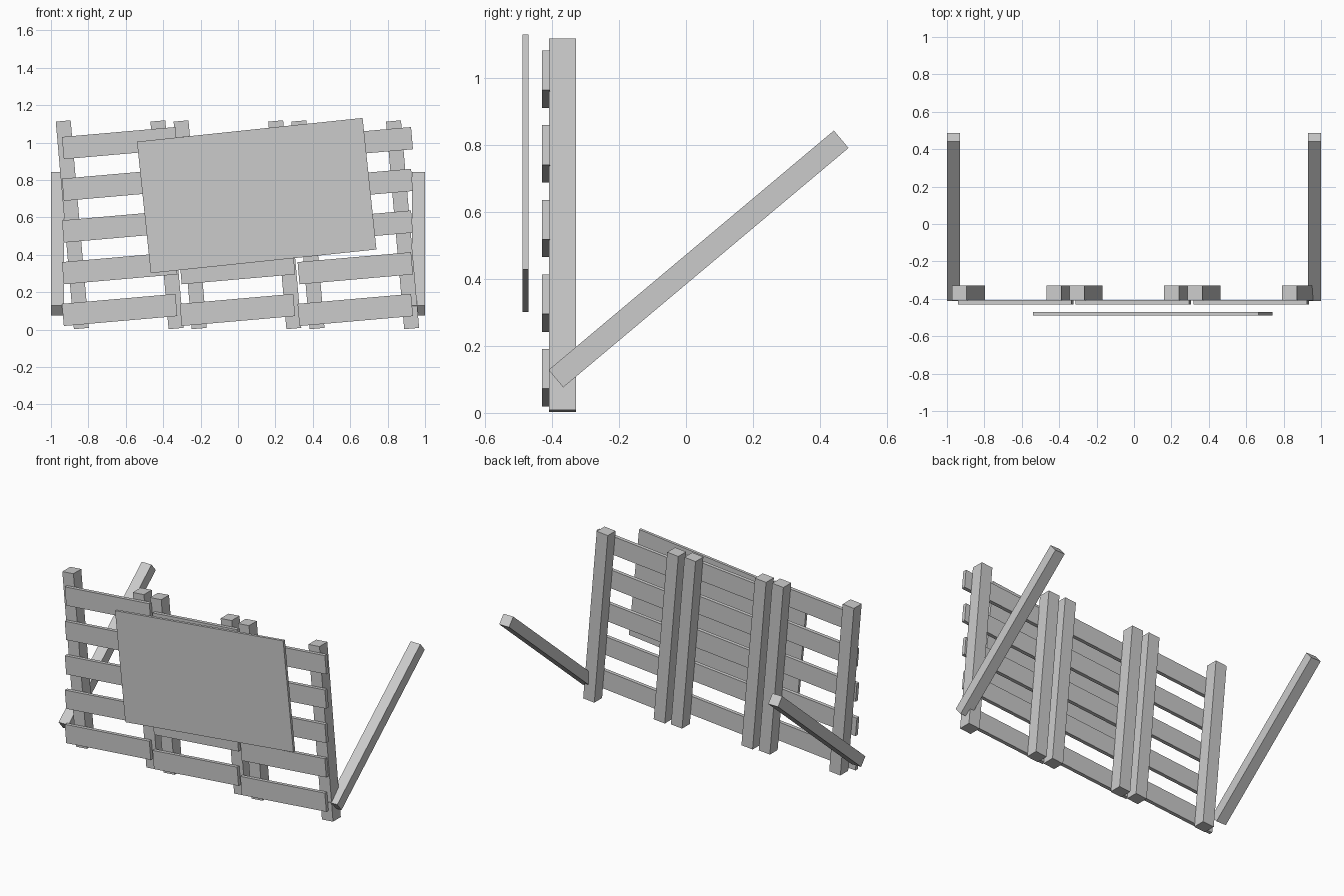
import bpy
from math import radians

cube = bpy.data.objects.get("Cube")
if cube:
    bpy.data.objects.remove(cube, do_unlink=True)

GREY = (0.6, 0.6, 0.6, 1)
grey = bpy.data.materials.new("plain grey")
grey.use_nodes = True
grey.diffuse_color = GREY
grey.node_tree.nodes["Principled BSDF"].inputs["Base Color"].default_value = GREY


def box(name, size, centre, tilt=(0, 0, 0)):
    """Flat-shaded box, tilted about its own centre (degrees)."""
    bpy.ops.mesh.primitive_cube_add(size=1, location=centre,
                                    rotation=[radians(a) for a in tilt])
    obj = bpy.context.object
    obj.name = name
    obj.scale = size
    bpy.ops.object.transform_apply(location=False, rotation=False, scale=True)
    obj.data.materials.append(grey)
    return obj


LEAN = (0, -5, 0)

# Three fence panels, each with two posts and five slats
for i, label in enumerate(("right", "middle", "left")):
    x = -0.003 + (i - 1) * 0.63
    for side in (-1, 1):
        box(f"{label}_panel_post", (0.08, 0.08, 1.114),
            (x + side * 0.253, -0.369, 0.5605), LEAN)
    for row in range(5):
        box(f"{label}_panel_slat", (0.609, 0.024, 0.119),
            (x, -0.419, 0.105 + row * 0.223), LEAN)

# Board hung in front of the panels
box("front_board", (1.213, 0.018, 0.707), (0.1, -0.48, 0.7165), (0, -6, 0))

# Sloping braces at both ends
for label, side in (("right", -1), ("left", 1)):
    box(f"{label}_brace", (0.07, 1.113, 0.068), (side * 0.965, 0.0375, 0.46), (40, 0, 0))
